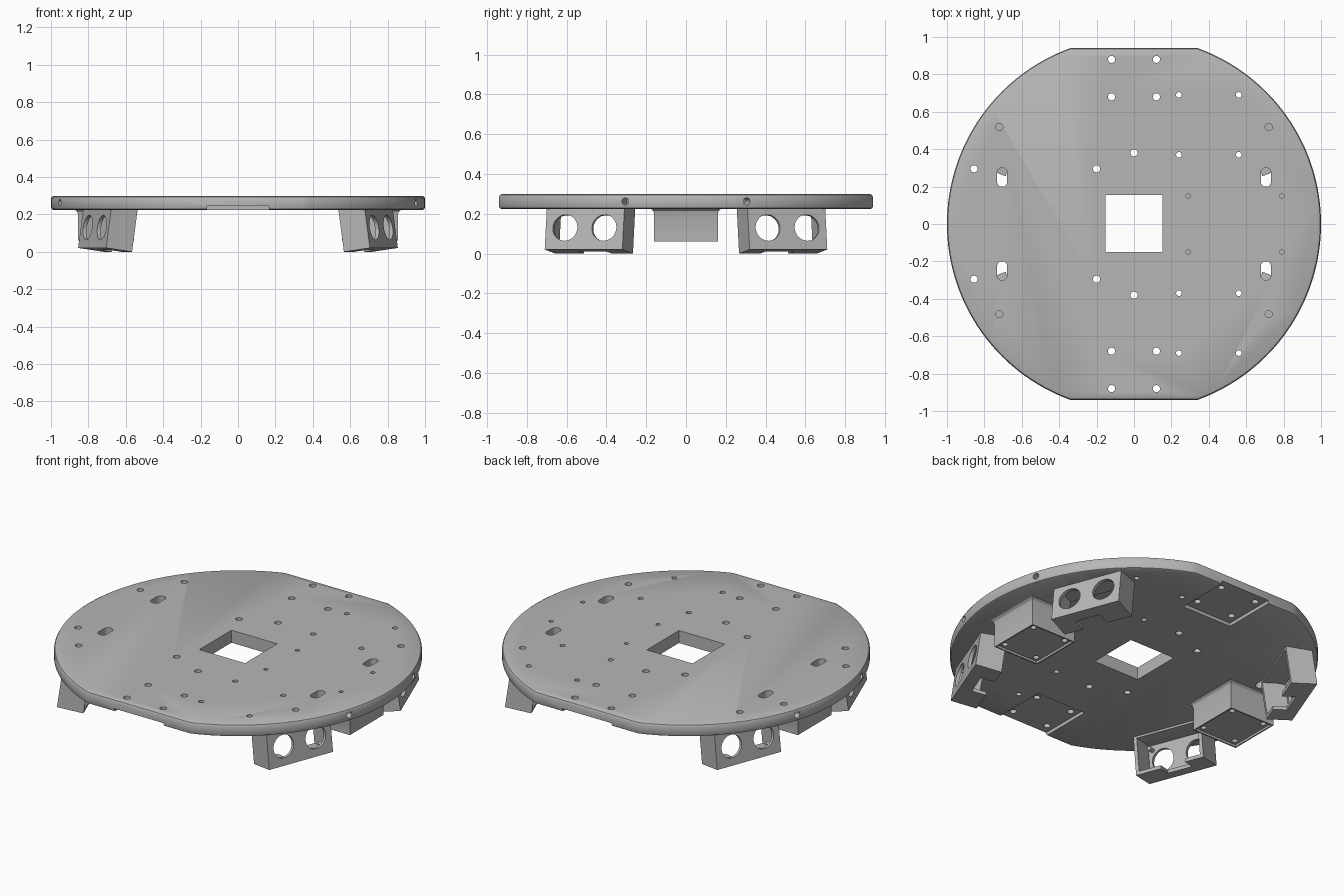
import bpy, bmesh, math
from mathutils import Matrix, Vector

cube = bpy.data.objects.get("Cube")
if cube:
    bpy.data.objects.remove(cube)

grey = bpy.data.materials.new("plain_grey")
grey.use_nodes = True
colour = (0.47, 0.47, 0.47, 1)
grey.diffuse_color = colour
grey.node_tree.nodes["Principled BSDF"].inputs["Base Color"].default_value = colour

BOTTOM, TOP = 0.225, 0.30
SIGNS = [(sx, sy) for sx in (1, -1) for sy in (1, -1)]


def make(name, bm):
    bmesh.ops.recalc_face_normals(bm, faces=bm.faces[:])
    mesh = bpy.data.meshes.new(name)
    bm.to_mesh(mesh)
    bm.free()
    mesh.materials.append(grey)
    ob = bpy.data.objects.new(name, mesh)
    bpy.context.collection.objects.link(ob)
    return ob


def box(bm, lo, hi):
    lo, hi = Vector(lo), Vector(hi)
    m = Matrix.Translation((lo + hi) / 2) @ Matrix.Diagonal((*(hi - lo), 1))
    bmesh.ops.create_cube(bm, size=1, matrix=m)


def rod(bm, x, y, z0, z1, r, seg=20, turn=Matrix()):
    m = turn @ Matrix.Translation((x, y, (z0 + z1) / 2))
    bmesh.ops.create_cone(bm, cap_ends=True, segments=seg, radius1=r, radius2=r,
                          depth=z1 - z0, matrix=m)


def loft(bm, rings):
    rows = [[bm.verts.new(p) for p in ring] for ring in rings]
    n = len(rows[0])
    for a, b in zip(rows, rows[1:]):
        for i in range(n):
            j = (i + 1) % n
            bm.faces.new((a[i], a[j], b[j], b[i]))
    bm.faces.new(rows[0][::-1])
    bm.faces.new(rows[-1])


def carve(ob, cutter_bm):
    cutter = make("cutter", cutter_bm)
    cutter.hide_render = True
    mod = ob.modifiers.new("cut", "BOOLEAN")
    mod.object, mod.operation, mod.solver = cutter, "DIFFERENCE", "EXACT"
    mod.use_self = True
    bpy.context.view_layer.update()
    mesh = bpy.data.meshes.new_from_object(
        ob.evaluated_get(bpy.context.evaluated_depsgraph_get()))
    ob.modifiers.clear()
    ob.data = mesh
    bpy.data.objects.remove(cutter)
    mesh.materials.clear()
    mesh.materials.append(grey)


def mirrored(ob, name, sx, sy):
    mesh = ob.data.copy()
    mesh.transform(Matrix.Diagonal((sx, sy, 1, 1)))
    if sx * sy < 0:
        mesh.flip_normals()
    copy = bpy.data.objects.new(name, mesh)
    bpy.context.collection.objects.link(copy)
    return copy


def smooth(ob):
    bpy.ops.object.select_all(action="DESELECT")
    ob.select_set(True)
    bpy.context.view_layer.objects.active = ob
    bpy.ops.object.shade_smooth_by_angle(angle=math.radians(30))


# Round base plate with two flats and rounded rim
half = math.asin(0.94)
steps = 64
arc = [-half + 2 * half * i / steps for i in range(steps + 1)]
outline = [(math.cos(a + t), math.sin(a + t)) for t in (0, math.pi) for a in arc]
rim = [(BOTTOM, 0.012), (0.229, 0.004), (0.238, 0), (0.284, 0),
       (0.294, 0.005), (TOP, 0.016)]
bm = bmesh.new()
loft(bm, [[(x * (1 - d), y * (1 - d), z) for x, y in outline] for z, d in rim])
plate = make("base_plate", bm)

# Openings in the plate
cut = bmesh.new()
box(cut, (-0.152, -0.15, 0.1), (0.152, 0.155, 0.4))
for s in (1, -1):
    for x, y, r in [(-0.12, 0.88, 0.019), (0.12, 0.88, 0.019), (-0.12, 0.68, 0.019),
                    (0.12, 0.68, 0.019), (0.24, 0.69, 0.015), (0.56, 0.69, 0.015),
                    (0.24, 0.37, 0.015), (0.56, 0.37, 0.015), (0, 0.38, 0.019),
                    (-0.2, 0.295, 0.019), (-0.855, 0.295, 0.019)]:
        rod(cut, x, s * y, 0.15, 0.35, r)
    for x in (0.29, 0.79):
        rod(cut, x, s * 0.15, 0.25, 0.35, 0.012)
    # shallow wheel mount recess, open at the flat
    y0, y1 = sorted((s * 0.615, s * 1.1))
    box(cut, (-0.165, y0, 0.15), (0.165, y1, 0.245))
for sx, sy in SIGNS:
    rod(cut, sx * 0.72, sy * 0.5 + 0.018, 0.262, 0.35, 0.019)
    # rounded cable slot
    ring = [(sx * 0.705 + 0.027 * math.cos(a), sy * 0.25 + 0.027 * math.sin(a)
             + math.copysign(0.024, math.sin(a)))
            for a in [math.tau * (i + 0.5) / 24 for i in range(24)]]
    loft(cut, [[(x, y, z) for x, y in ring] for z in (0.15, 0.35)])
    # radial screw hole in the rim
    turn = (Matrix.Translation((0, 0, 0.262))
            @ Matrix.Rotation(math.atan2(sy * 0.305, sx * 0.952), 4, "Z")
            @ Matrix.Rotation(math.pi / 2, 4, "Y"))
    rod(cut, 0, 0, 0.92, 1.1, 0.018, 20, turn)
carve(plate, cut)
smooth(plate)

# Caster block with flared foot, recessed underside and screw holes
bm = bmesh.new()
CX = 0.705
sections = [(0.06, 0.15, 0.16), (0.2, 0.15, 0.16), (0.215, 0.155, 0.165),
            (0.226, 0.168, 0.178)]
loft(bm, [[(CX + i * a, j * b, z) for i, j in ((-1, -1), (1, -1), (1, 1), (-1, 1))]
          for z, a, b in sections])
block = make("left_caster_block", bm)
cut = bmesh.new()
box(cut, (CX - 0.142, -0.152, 0), (CX + 0.142, 0.152, 0.073))
for i, j in SIGNS:
    rod(cut, CX + i * 0.11, j * 0.12, 0.03, 0.14, 0.016)
carve(block, cut)
smooth(block)
mirrored(block, "right_caster_block", -1, 1)

# Tilted sensor bracket: hollow box, open toward the middle
W, D, H, T = 0.209, 0.15, 0.228, 0.02
pose = (Matrix.Translation((0.78, -0.515, 0.021))
        @ Matrix.Rotation(math.radians(-21), 4, "Z")
        @ Matrix.Rotation(math.radians(-8), 4, "Y"))
sideways = Matrix.Rotation(math.pi / 2, 4, "Y")
bm = bmesh.new()
box(bm, (-D, -W, 0), (0, W, H))
bracket = make("front_left_sensor_bracket", bm)
cut = bmesh.new()
box(cut, (-D - 0.1, -W + T, T), (-T, W - T, H - 0.012))
box(cut, (-D - 0.1, -0.055, -0.1), (-D + 0.08, 0.095, 0.1))
for y in (-0.105, 0.105):
    rod(cut, -0.11, y, -0.1, 0.1, 0.066, 40, sideways)
carve(bracket, cut)

# Locating pins inside the bracket
bm = bmesh.new()
bm.from_mesh(bracket.data)
for y, z in ((-0.165, 0.18), (0.165, 0.045)):
    rod(bm, -z, y, -0.06, -T + 0.002, 0.012, 16, sideways)
bm.to_mesh(bracket.data)
bm.free()
bracket.data.transform(pose)
smooth(bracket)
for name, sx, sy in (("front_right", -1, 1), ("back_left", 1, -1), ("back_right", -1, -1)):
    mirrored(bracket, name + "_sensor_bracket", sx, sy)
